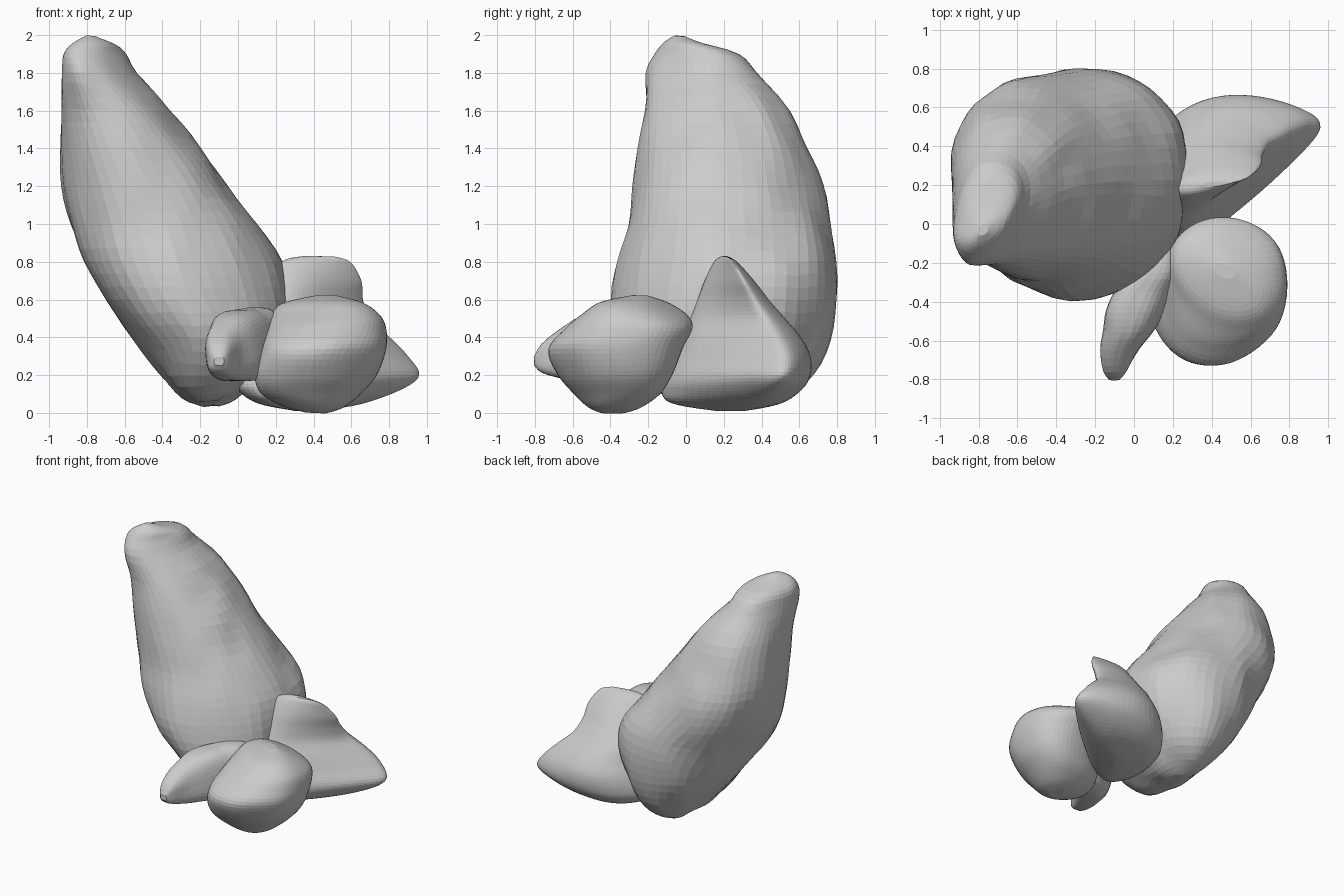
import bpy
import bmesh
import math
from mathutils import Vector, noise

start_cube = bpy.data.objects.get("Cube")
if start_cube:
    bpy.data.objects.remove(start_cube, do_unlink=True)

stone = bpy.data.materials.new("grey stone")
stone.use_nodes = True
stone_colour = (0.6, 0.6, 0.6, 1)
stone.diffuse_color = stone_colour
stone.node_tree.nodes["Principled BSDF"].inputs["Base Color"].default_value = stone_colour


def spline(before, start, end, after, t):
    """Smooth blend between two neighbouring values."""
    slope_in, slope_out = (end - before) / 2, (after - start) / 2
    return ((2 * t**3 - 3 * t**2 + 1) * start + (t**3 - 2 * t**2 + t) * slope_in
            + (3 * t**2 - 2 * t**3) * end + (t**3 - t**2) * slope_out)


def refine(stations, steps):
    """Insert in-between cross-sections."""
    last = len(stations) - 1
    result = []
    for i in range(last):
        group = [stations[max(i - 1, 0)], stations[i],
                 stations[i + 1], stations[min(i + 2, last)]]
        for step in range(steps):
            result.append([spline(*values, step / steps) for values in zip(*group)])
    result.append(stations[last])
    return result


def fit(values, low, high):
    """Spread values so that they exactly span a range."""
    start, end = min(values), max(values)
    return [low + (high - low) * (v - start) / (end - start) for v in values]


def outline(sides, power, shear, taper):
    """Superellipse, slanted by shear and drawn to a far corner by taper."""
    across, along = [], []
    for i in range(sides):
        angle = math.tau * (i + 0.5) / sides
        c, s = math.cos(angle), math.sin(angle)
        u = math.copysign(abs(c) ** (2 / power), c)
        v = math.copysign(abs(s) ** (2 / power), s)
        pull = taper * (u + 1) / 2
        across.append(u + shear * v)
        along.append(v * (1 - pull) + pull)
    return across, along


def make_rock(name, stations, axis="z", sides=40, steps=3, power=2.3,
              taper=0, rough=0.01, grain=(3, 3, 3)):
    """Loft sections (height, low a, high a, low b, high b, shear) along an axis."""
    def place(a, b, height):
        point = Vector((a, b, height)) if axis == "z" else Vector((a, height, b))
        scaled = Vector(p * g for p, g in zip(point, grain))
        return point + noise.noise_vector(scaled) * rough

    bm = bmesh.new()
    rings = []
    for height, a_low, a_high, b_low, b_high, shear in refine(stations, steps):
        across, along = outline(sides, power, shear, taper)
        rings.append([bm.verts.new(place(a, b, height)) for a, b in
                      zip(fit(across, a_low, a_high), fit(along, b_low, b_high))])
    for lower, upper in zip(rings, rings[1:]):
        for i in range(sides):
            j = (i + 1) % sides
            bm.faces.new((lower[i], lower[j], upper[j], upper[i]))
    # Close both ends with a fan
    for ring in (rings[0], rings[-1]):
        centre = bm.verts.new(sum((v.co for v in ring), Vector()) / sides)
        for i in range(sides):
            bm.faces.new((ring[i], ring[(i + 1) % sides], centre))
    bmesh.ops.recalc_face_normals(bm, faces=bm.faces)
    mesh = bpy.data.meshes.new(name)
    bm.to_mesh(mesh)
    bm.free()
    mesh.materials.append(stone)
    rock = bpy.data.objects.new(name, mesh)
    bpy.context.collection.objects.link(rock)
    return rock


# Tall slab leaning to its right, with long shallow creases
make_rock("leaning_rock", [
    (.04, -.2, -.1, .1, .35, -.1),
    (.08, -.29, -.01, -.06, .52, -.1),
    (.2, -.41, .12, -.25, .67, -.1),
    (.4, -.56, .25, -.36, .77, -.1),
    (.6, -.7, .28, -.39, .8, 0),
    (.8, -.81, .24, -.36, .79, 0),
    (1, -.89, .1, -.31, .76, -.1),
    (1.2, -.94, -.06, -.28, .72, -.15),
    (1.4, -.95, -.2, -.25, .65, -.1),
    (1.6, -.94, -.36, -.22, .55, 0),
    (1.8, -.93, -.54, -.22, .38, .2),
    (1.9, -.92, -.6, -.17, .28, .3),
    (1.96, -.87, -.66, -.12, .1, .3),
    (2, -.81, -.75, -.06, 0, .3),
], sides=44, power=2.15, taper=.15, rough=.02, grain=(5, 5, 2))

# Rounded boulder at the front
make_rock("front_boulder", [
    (0, .36, .46, -.45, -.32, .1),
    (.03, .25, .55, -.52, -.23, .1),
    (.1, .13, .65, -.6, -.13, .2),
    (.2, .09, .74, -.68, -.07, .2),
    (.34, .12, .79, -.73, -.02, .15),
    (.45, .15, .79, -.64, .03, 0),
    (.52, .18, .75, -.55, 0, -.2),
    (.58, .24, .66, -.45, -.09, -.4),
    (.62, .42, .52, -.28, -.2, -.4),
], sides=56, steps=5, power=2.1, rough=.012)

# Peaked boulder at the back, drawn out to a low point on its left
make_rock("back_boulder", [
    (.01, .3, .4, .15, .3, .1),
    (.05, .1, .65, -.08, .5, .1),
    (.12, 0, .86, -.13, .61, .1),
    (.2, 0, .96, -.11, .66, .1),
    (.3, .05, .9, -.06, .66, .1),
    (.4, .1, .8, -.02, .61, .1),
    (.5, .12, .7, .02, .53, .1),
    (.6, .15, .66, .06, .44, .1),
    (.7, .18, .65, .1, .36, .1),
    (.8, .23, .59, .15, .27, .1),
    (.83, .35, .5, .19, .22, .1),
], sides=56, steps=5, power=1.95, taper=.65, rough=.008)

# Small wedge resting against the other stones
make_rock("small_rock", [
    (-.8, -.13, -.07, .25, .3, 0),
    (-.76, -.16, -.03, .21, .37, 0),
    (-.65, -.17, .03, .18, .45, -.1),
    (-.55, -.16, .1, .17, .51, -.1),
    (-.45, -.15, .16, .17, .54, -.1),
    (-.35, -.1, .2, .2, .55, -.1),
    (-.25, -.01, .22, .28, .56, 0),
    (-.15, .07, .2, .36, .55, 0),
    (-.08, .11, .16, .44, .51, 0),
], axis="y", sides=32, power=3, rough=.015, grain=(6, 3, 6))
